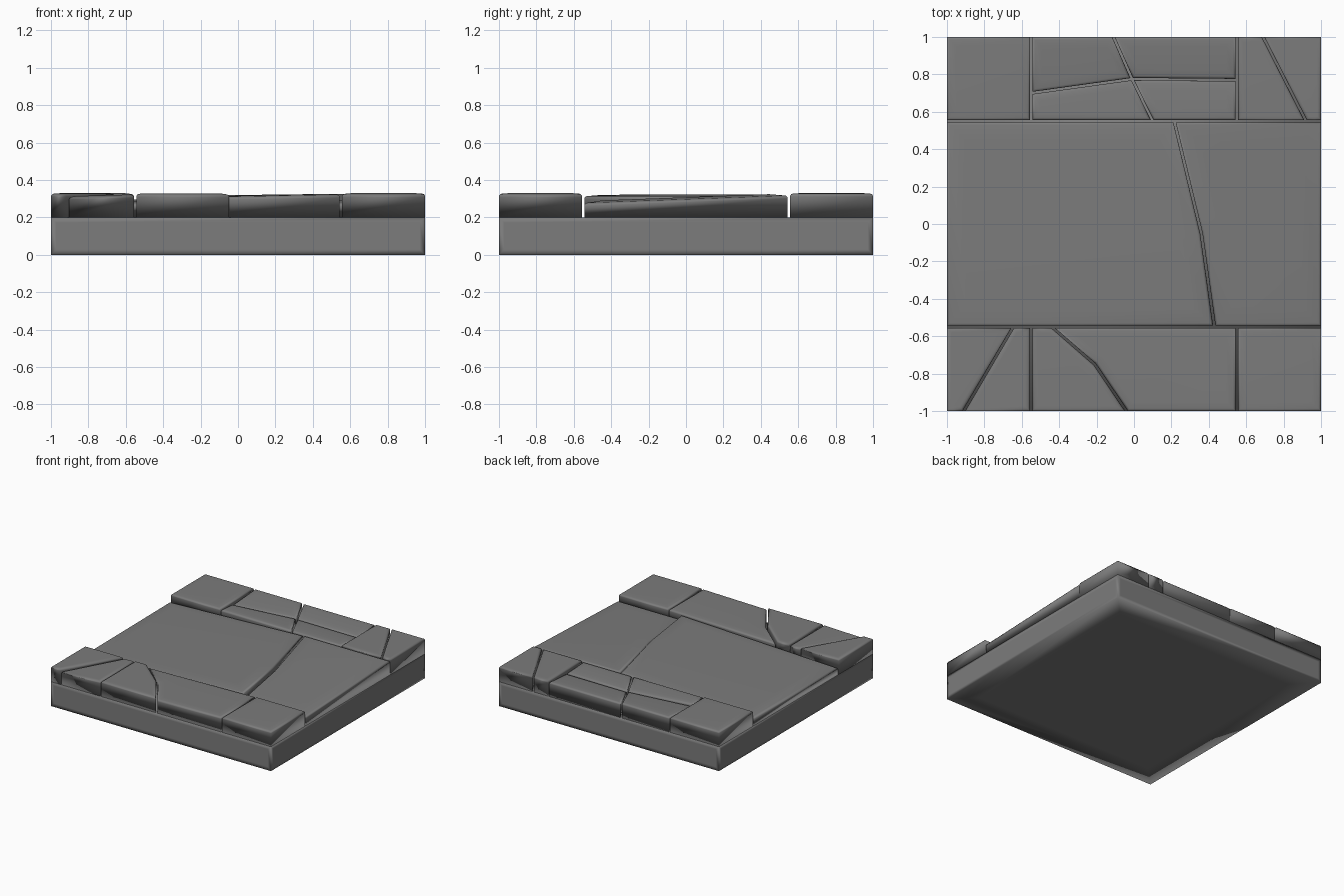
import bpy, bmesh
from mathutils import Vector

if "Cube" in bpy.data.objects:
    bpy.data.objects.remove(bpy.data.objects["Cube"])

BASE_TOP = 0.20
GAP = 0.006  # half width of the seams between stones

# Dark grey stone
dark = bpy.data.materials.new("dark_stone")
dark.diffuse_color = (0.2, 0.2, 0.2, 1)
dark.use_nodes = True
dark.node_tree.nodes["Principled BSDF"].inputs["Base Color"].default_value = dark.diffuse_color


def finish(bm, name):
    bmesh.ops.recalc_face_normals(bm, faces=bm.faces)
    for f in bm.faces:
        f.smooth = True
    mesh = bpy.data.meshes.new(name)
    bm.to_mesh(mesh)
    bm.free()
    mesh.materials.append(dark)
    obj = bpy.data.objects.new(name, mesh)
    bpy.context.collection.objects.link(obj)
    return obj


def shrink(points):
    """Move every side of a counter-clockwise outline inward, except the outer rim."""
    pts = [Vector(p) for p in points]
    lines = []
    for i, p in enumerate(pts):
        q = pts[(i + 1) % len(pts)]
        d = (q - p).normalized()
        rim = any(abs(p[k]) == 1 and p[k] == q[k] for k in (0, 1))
        lines.append((p + Vector((-d.y, d.x)) * (0 if rim else GAP), d))
    out = []
    for i in range(len(pts)):
        (p, d), (q, e) = lines[i - 1], lines[i]
        cross = d.x * e.y - d.y * e.x
        w = q - p
        out.append(p + d * ((w.x * e.y - w.y * e.x) / cross))
    return out


def stone(name, points, h=0.328, a=0.0, b=0.0, soft=0.05, bevel=0.014):
    """Stone with a top plane z = h + a*x + b*y, a worn border and rounded top edges."""
    bm = bmesh.new()
    outline = shrink(points)
    drop = 0.12 * soft
    low = [bm.verts.new((p.x, p.y, BASE_TOP)) for p in outline]
    top = [bm.verts.new((p.x, p.y, h - drop + a * p.x + b * p.y)) for p in outline]
    n = len(low)
    bm.faces.new(low[::-1])
    cap = bm.faces.new(top)
    for i in range(n):
        j = (i + 1) % n
        bm.faces.new((low[i], low[j], top[j], top[i]))
    bm.normal_update()
    rim = list(cap.edges)
    bmesh.ops.inset_region(bm, faces=[cap], thickness=soft, depth=drop,
                           use_even_offset=True)
    bmesh.ops.bevel(bm, geom=rim, offset=bevel, segments=3,
                    profile=0.5, affect='EDGES')
    obj = finish(bm, name)
    obj.modifiers.new("even_shading", 'WEIGHTED_NORMAL')
    return obj


# Base slab, softly shaded at its edges with a flat middle on every side
bm = bmesh.new()
bmesh.ops.create_cube(bm, size=1)
for v in bm.verts:
    v.co = (v.co.x * 2, v.co.y * 2, (v.co.z + 0.5) * BASE_TOP)
bm.normal_update()
under = [f for f in bm.faces if f.normal.z < -0.5]
sides = [f for f in bm.faces if abs(f.normal.z) < 0.5]
bmesh.ops.inset_region(bm, faces=under, thickness=0.25)
bmesh.ops.inset_individual(bm, faces=sides, thickness=0.04)
finish(bm, "base_slab")

S = 0.55  # seam position in x and y

# Middle row: one long slab cracked in two, each half settled at its own tilt
stone("middle_slab_left", [(-1, -S), (0.43, -S), (0.36, -0.05), (0.215, S), (-1, S)],
      h=0.313, a=0.038, b=0.008, soft=0.1)
stone("middle_slab_right", [(0.43, -S), (1, -S), (1, S), (0.215, S), (0.36, -0.05)],
      h=0.308, a=0.0, b=0.037, soft=0.1)

# Front row
stone("front_left_outer", [(-1, -1), (-0.91, -1), (-0.645, -S), (-1, -S)], soft=0.025)
stone("front_left_inner", [(-0.91, -1), (-S, -1), (-S, -S), (-0.645, -S)],
      h=0.34, a=0.03, soft=0.025)
stone("front_centre_left", [(-S, -1), (-0.04, -1), (-0.21, -0.75), (-0.44, -S), (-S, -S)],
      soft=0.03)
stone("front_centre_right", [(-0.04, -1), (S, -1), (S, -S), (-0.44, -S), (-0.21, -0.75)],
      h=0.316, a=0.02)
stone("front_right_corner", [(S, -1), (1, -1), (1, -S), (S, -S)], h=0.33)

# Back row: corner stone, four broken pieces, cracked corner stone
C = (-0.01, 0.775)  # point where the centre cracks meet
stone("back_left_corner", [(-1, S), (-S, S), (-S, 1), (-1, 1)], h=0.33)
stone("back_piece_outer_left", [(-S, 0.7), C, (-0.11, 1), (-S, 1)],
      h=0.26, b=0.068)
stone("back_piece_outer_right", [C, (S, 0.77), (S, 1), (-0.11, 1)],
      h=0.25, b=0.075)
stone("back_piece_inner_left", [(-S, S), (0.1, S), C, (-S, 0.7)],
      h=0.35, b=-0.05, soft=0.04)
stone("back_piece_inner_right", [(0.1, S), (S, S), (S, 0.77), C],
      h=0.35, b=-0.05)
stone("back_right_inner", [(S, S), (0.92, S), (0.69, 1), (S, 1)], soft=0.03)
stone("back_right_outer", [(0.92, S), (1, S), (1, 1), (0.69, 1)], soft=0.02)
